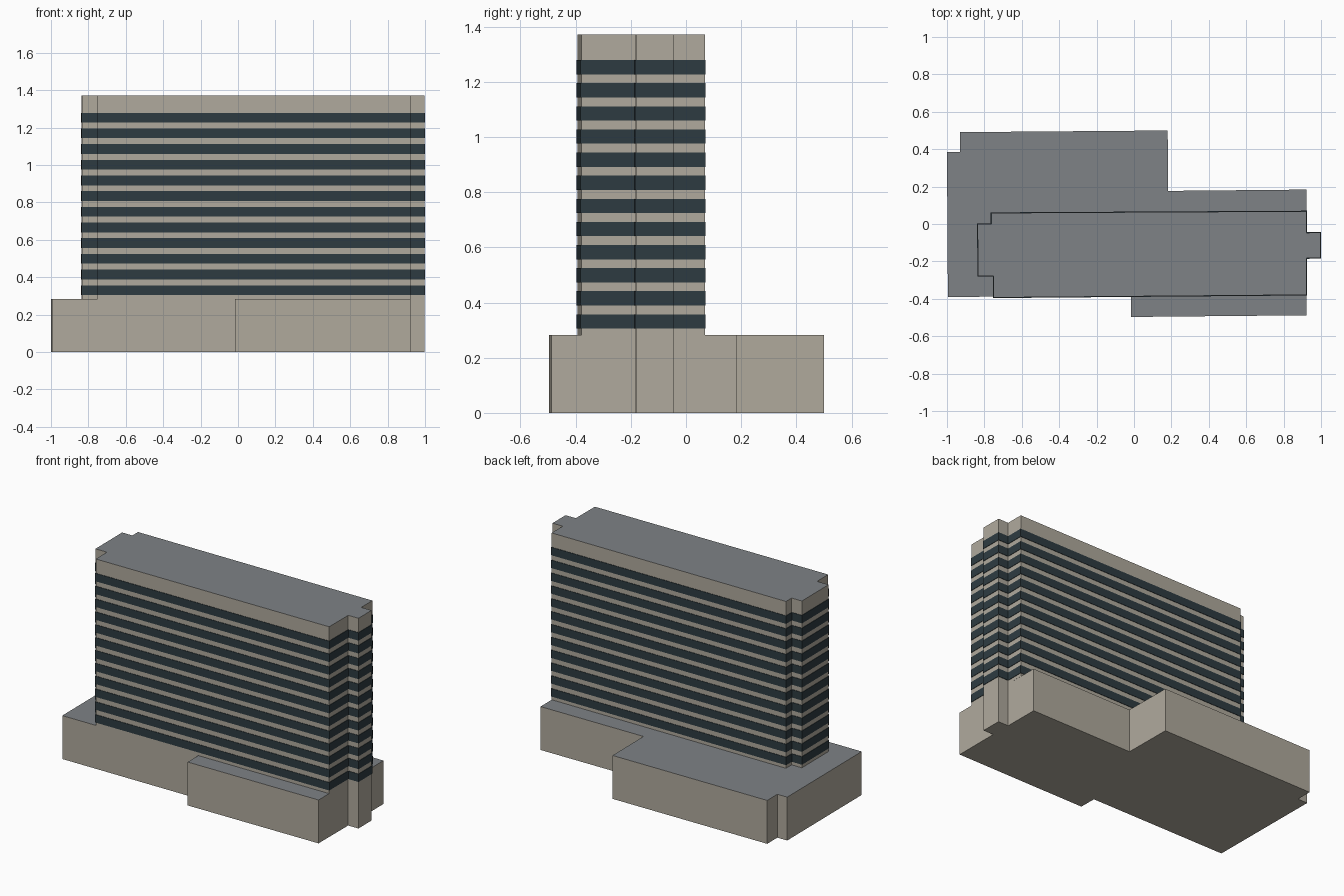
import bpy, bmesh
from mathutils import Vector

if "Cube" in bpy.data.objects:
    bpy.data.objects.remove(bpy.data.objects["Cube"])


def material(name, rgb):
    m = bpy.data.materials.new(name)
    m.diffuse_color = (*rgb, 1)
    m.use_nodes = True
    m.node_tree.nodes["Principled BSDF"].inputs["Base Color"].default_value = m.diffuse_color
    return m


wall = material("beige wall", (0.434, 0.402, 0.337))
roof = material("grey roof", (0.21, 0.225, 0.238))
glass = material("dark glass", (0.027, 0.044, 0.053))


def offset(points, d):
    """Mitred outward offset of a counter-clockwise outline."""
    pts = [Vector(p) for p in points]
    out = []
    for i, p in enumerate(pts):
        a = (p - pts[i - 1]).normalized()
        b = (pts[(i + 1) % len(pts)] - p).normalized()
        na, nb = Vector((a.y, -a.x)), Vector((b.y, -b.x))
        out.append(p + (na + nb) * d / (1 + na.dot(nb)))
    return out


def prism(name, outline, z0, z1, mats):
    """Extruded footprint; a second material goes on the upward face."""
    bm = bmesh.new()
    low = [bm.verts.new((p[0], p[1], z0)) for p in outline]
    high = [bm.verts.new((p[0], p[1], z1)) for p in outline]
    n = len(low)
    bm.faces.new(low[::-1])
    top = bm.faces.new(high)
    top.material_index = len(mats) - 1
    for i in range(n):
        j = (i + 1) % n
        bm.faces.new((low[i], low[j], high[j], high[i]))
    me = bpy.data.meshes.new(name)
    bm.to_mesh(me)
    bm.free()
    for m in mats:
        me.materials.append(m)
    ob = bpy.data.objects.new(name, me)
    bpy.context.collection.objects.link(ob)
    return ob


# Stair bay shared by both footprints on the right end
bay = [(0.923, -0.183), (0.997, -0.182), (0.996, -0.046), (0.922, -0.047)]

podium = [(-0.995, -0.39), (-0.016, -0.384), (-0.015, -0.497), (0.923, -0.488),
          *bay, (0.921, 0.184), (0.183, 0.177), (0.18, 0.5),
          (-0.93, 0.491), (-0.929, 0.386), (-1.0, 0.385)]

tower = [(-0.751, -0.393), (0.923, -0.379), *bay, (0.922, 0.068),
         (-0.763, 0.059), (-0.763, 0.0), (-0.836, 0.0), (-0.834, -0.278),
         (-0.752, -0.277)]

prism("podium", podium, 0, 0.283, [wall, roof])
prism("tower", tower, 0.283, 1.371, [wall, roof])

# Window bands around the tower, one per storey
ring = offset(tower, 0.003)
for i in range(12):
    z = 0.305 + i * 0.0838
    prism(f"window_band_{i + 1}", ring, z, z + 0.052, [glass])
